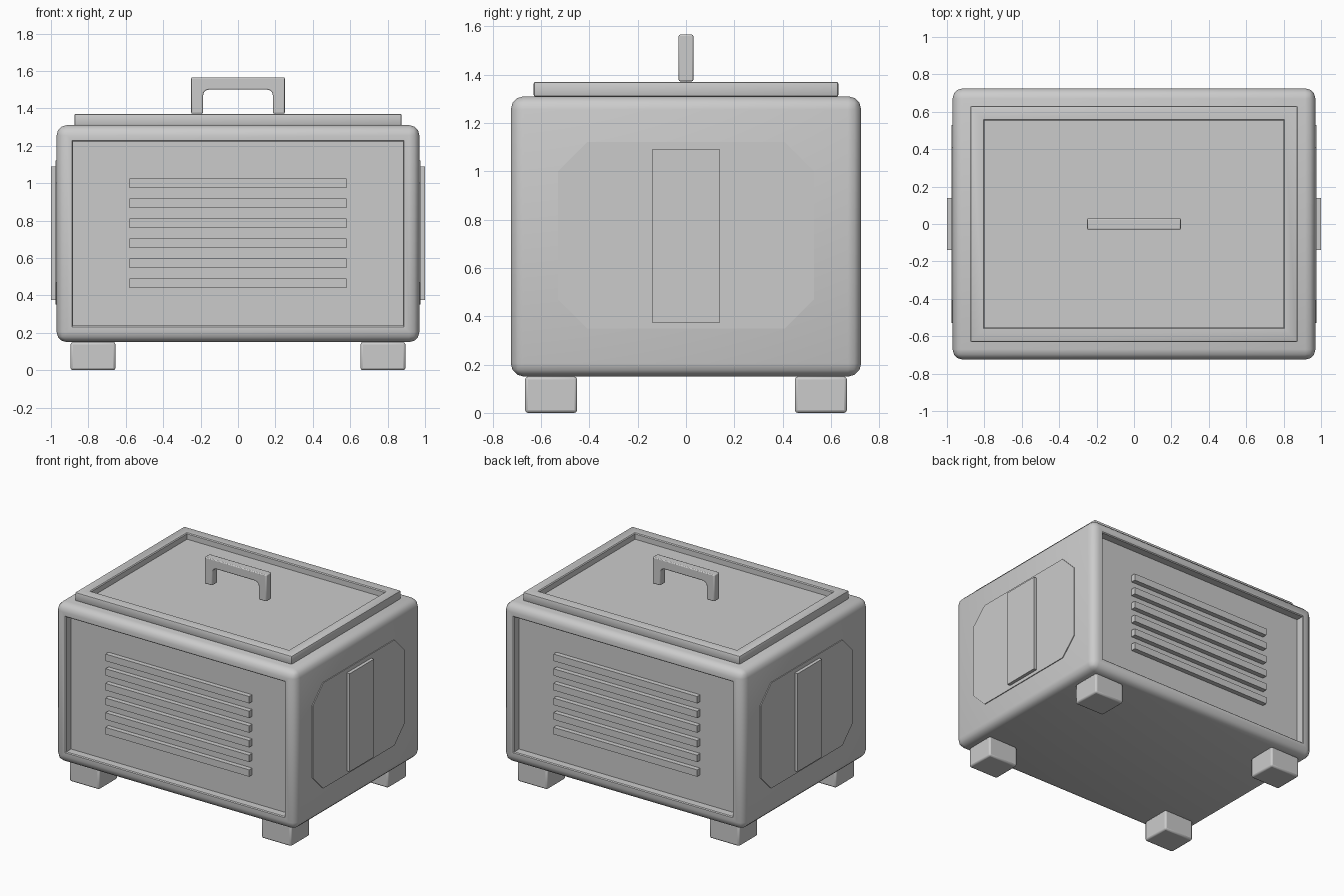
import bpy, bmesh
from mathutils import Vector

if "Cube" in bpy.data.objects:
    bpy.data.objects.remove(bpy.data.objects["Cube"])


def finish(name, bm, bevel=0.0, segments=2):
    bmesh.ops.recalc_face_normals(bm, faces=bm.faces[:])
    mesh = bpy.data.meshes.new(name)
    bm.to_mesh(mesh)
    bm.free()
    obj = bpy.data.objects.new(name, mesh)
    bpy.context.collection.objects.link(obj)
    if bevel:
        mod = obj.modifiers.new("Bevel", 'BEVEL')
        mod.width, mod.segments = bevel, segments
        mod.limit_method, mod.angle_limit = 'ANGLE', 0.6
    bpy.context.view_layer.objects.active = obj
    obj.select_set(True)
    bpy.ops.object.shade_smooth_by_angle(angle=0.6)
    obj.select_set(False)
    return obj


def box_bm(lo, hi, round_by=0.0, segments=3):
    lo, hi = Vector(lo), Vector(hi)
    bm = bmesh.new()
    bmesh.ops.create_cube(bm, size=1)
    for v in bm.verts:
        v.co = Vector([c * s + m for c, s, m in zip(v.co, hi - lo, (lo + hi) / 2)])
    if round_by:
        bmesh.ops.bevel(bm, geom=bm.edges[:], offset=round_by, segments=segments,
                        profile=0.5, affect='EDGES')
    bm.normal_update()
    return bm


def box(name, lo, hi, bevel=0.0):
    return finish(name, box_bm(lo, hi), bevel)


def recess(bm, direction, border, depth):
    # largest face looking in the direction gets a border and a sunken floor
    d = Vector(direction)
    face = max((f for f in bm.faces if f.normal.dot(d) > 0.99), key=lambda f: f.calc_area())
    bmesh.ops.inset_region(bm, faces=[face], thickness=border, use_even_offset=True)
    bmesh.ops.inset_region(bm, faces=[face], thickness=0.006, depth=-0.006, use_even_offset=True)
    floor = bmesh.ops.extrude_discrete_faces(bm, faces=[face])['faces'][0]
    bmesh.ops.translate(bm, verts=floor.verts[:], vec=-d * (depth - 0.006))


def prism(name, outline, axis, a, b, bevel=0.0):
    # outline in the plane across the axis, extruded from a to b
    bm = bmesh.new()
    place = (lambda p: (a, p[0], p[1])) if axis == 'x' else (lambda p: (p[0], a, p[1]))
    face = bm.faces.new([bm.verts.new(place(p)) for p in outline])
    new = bmesh.ops.extrude_face_region(bm, geom=[face])['geom']
    vec = (b - a, 0, 0) if axis == 'x' else (0, b - a, 0)
    bmesh.ops.translate(bm, verts=[g for g in new if isinstance(g, bmesh.types.BMVert)], vec=vec)
    return finish(name, bm, bevel)


# Rounded housing with sunken front and back panels
body = box_bm((-0.97, -0.725, 0.15), (0.97, 0.725, 1.31), 0.055)
recess(body, (0, -1, 0), 0.027, 0.06)
recess(body, (0, 1, 0), 0.027, 0.06)
finish("housing", body)

# Lid with a sunken top
lid = box_bm((-0.875, -0.63, 1.308), (0.875, 0.63, 1.37), 0.008, 2)
recess(lid, (0, 0, 1), 0.062, 0.045)
finish("lid", lid)

# Carrying handle: square outside, rounded inside corners
half = [(0.25, 1.565), (0.25, 1.372), (0.187, 1.372), (0.187, 1.465),
        (0.184, 1.482), (0.173, 1.495), (0.155, 1.50)]
prism("handle", half + [(-x, z) for x, z in reversed(half)], 'y', -0.03, 0.03, 0.006)

# Slats on the front and back panels
for side, sy in (("front", -1), ("back", 1)):
    for i in range(6):
        z = 0.465 + 0.107 * i
        y0, y1 = sorted((sy * 0.66, sy * 0.70))
        box(f"{side}_slat_{i + 1}", (-0.58, y0, z - 0.025), (0.58, y1, z + 0.025))

# Thin cut-corner side plates and raised side panels
octagon = [(-0.53, 0.47), (-0.41, 0.35), (0.41, 0.35), (0.53, 0.47),
           (0.53, 1.0), (0.41, 1.12), (-0.41, 1.12), (-0.53, 1.0)]
for side, sx in (("left", -1), ("right", 1)):
    prism(f"{side}_side_plate", octagon, 'x', sx * 0.96, sx * 0.976)
    x0, x1 = sorted((sx * 0.96, sx * 1.0))
    box(f"{side}_side_panel", (x0, -0.14, 0.375), (x1, 0.14, 1.09))

# Four feet
for fx in (-1, 1):
    for fy in (-1, 1):
        x, y = fx * 0.775, fy * 0.558
        name = f"{'front' if fy < 0 else 'back'}_{'left' if fx < 0 else 'right'}_foot"
        box(name, (x - 0.12, y - 0.108, 0), (x + 0.12, y + 0.108, 0.15), 0.012)
